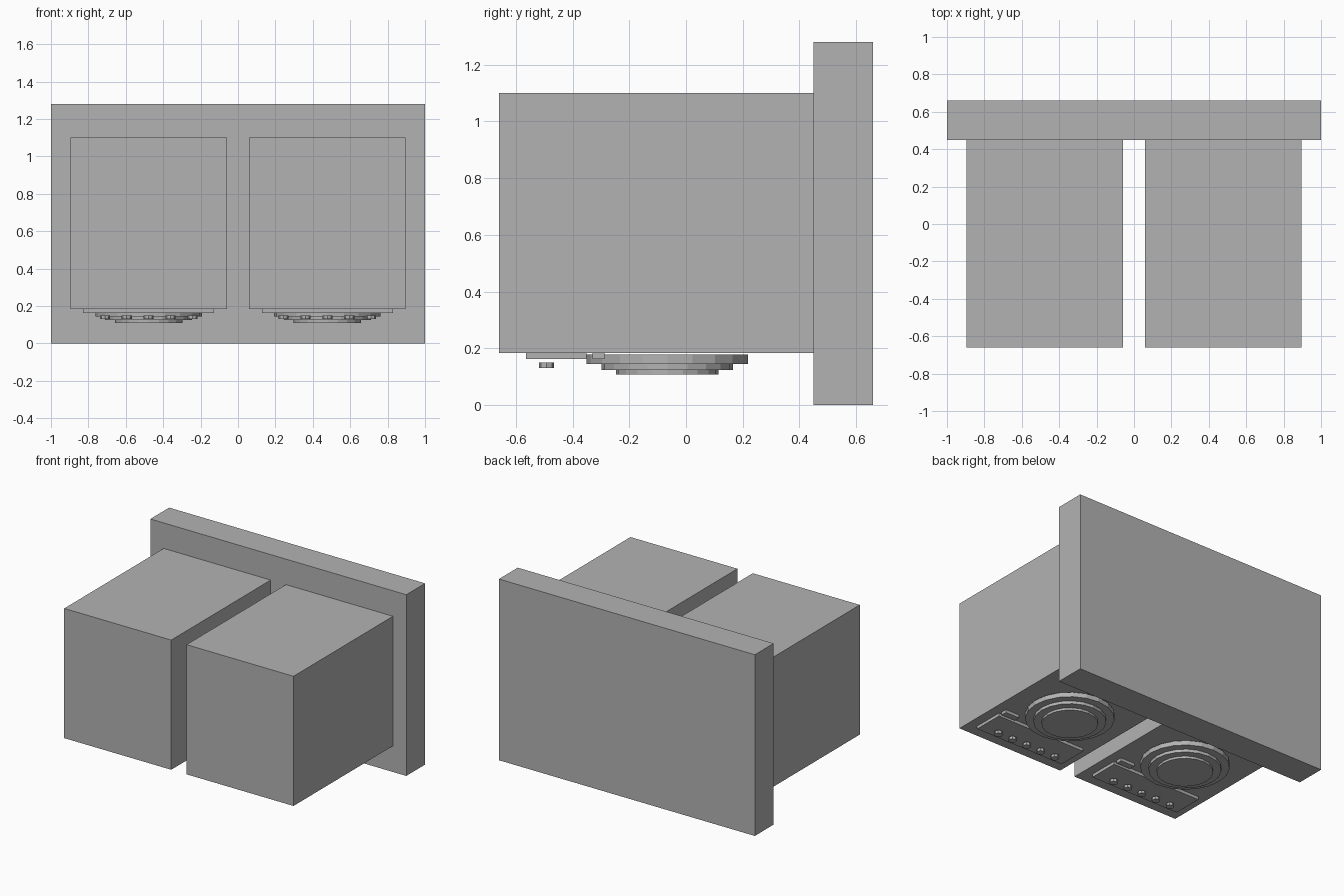
import bpy
import math

cube = bpy.data.objects.get("Cube")
if cube:
    bpy.data.objects.remove(cube, do_unlink=True)

grey = bpy.data.materials.new("plain_grey")
grey.use_nodes = True
colour = (0.45, 0.45, 0.45, 1)
grey.diffuse_color = colour
grey.node_tree.nodes["Principled BSDF"].inputs["Base Color"].default_value = colour


def finish(name):
    obj = bpy.context.object
    obj.name = name
    obj.data.materials.append(grey)
    bpy.ops.object.transform_apply(location=False, rotation=False, scale=True)
    return obj


def box(name, x, y, z):
    """Box from its (low, high) limits on each axis."""
    limits = (x, y, z)
    bpy.ops.mesh.primitive_cube_add(size=1, location=[sum(r) / 2 for r in limits])
    bpy.context.object.scale = [r[1] - r[0] for r in limits]
    return finish(name)


def disc(name, centre, radius, z, sides):
    bpy.ops.mesh.primitive_cylinder_add(
        vertices=sides, radius=radius, depth=z[1] - z[0],
        location=(*centre, sum(z) / 2))
    return finish(name)


# Wall slab behind both units
box("back_wall", (-1, 1), (0.45, 0.66), (0, 1.28))

for side, cx in (("right", -0.478), ("left", 0.478)):
    # Main cabinet
    box(side + "_cabinet", (cx - 0.418, cx + 0.418), (-0.66, 0.45), (0.184, 1.1))

    # Control panel, small tab and row of knobs on the underside
    box(side + "_panel", (cx - 0.35, cx + 0.35), (-0.565, -0.35), (0.163, 0.184))
    box(side + "_tab", (cx + 0.235, cx + 0.345), (-0.33, -0.287), (0.163, 0.184))
    for i in range(5):
        disc(f"{side}_knob_{i + 1}", (cx + (i - 2) * 0.117, -0.492),
             0.027, (0.13, 0.15), 8)

    # Stepped round plate, narrowing downwards
    steps = ((0.285, 0.145, 0.178), (0.232, 0.124, 0.145), (0.18, 0.108, 0.124))
    for i, (radius, low, high) in enumerate(steps):
        disc(f"{side}_round_step_{i + 1}", (cx, -0.066), radius, (low, high), 20)
